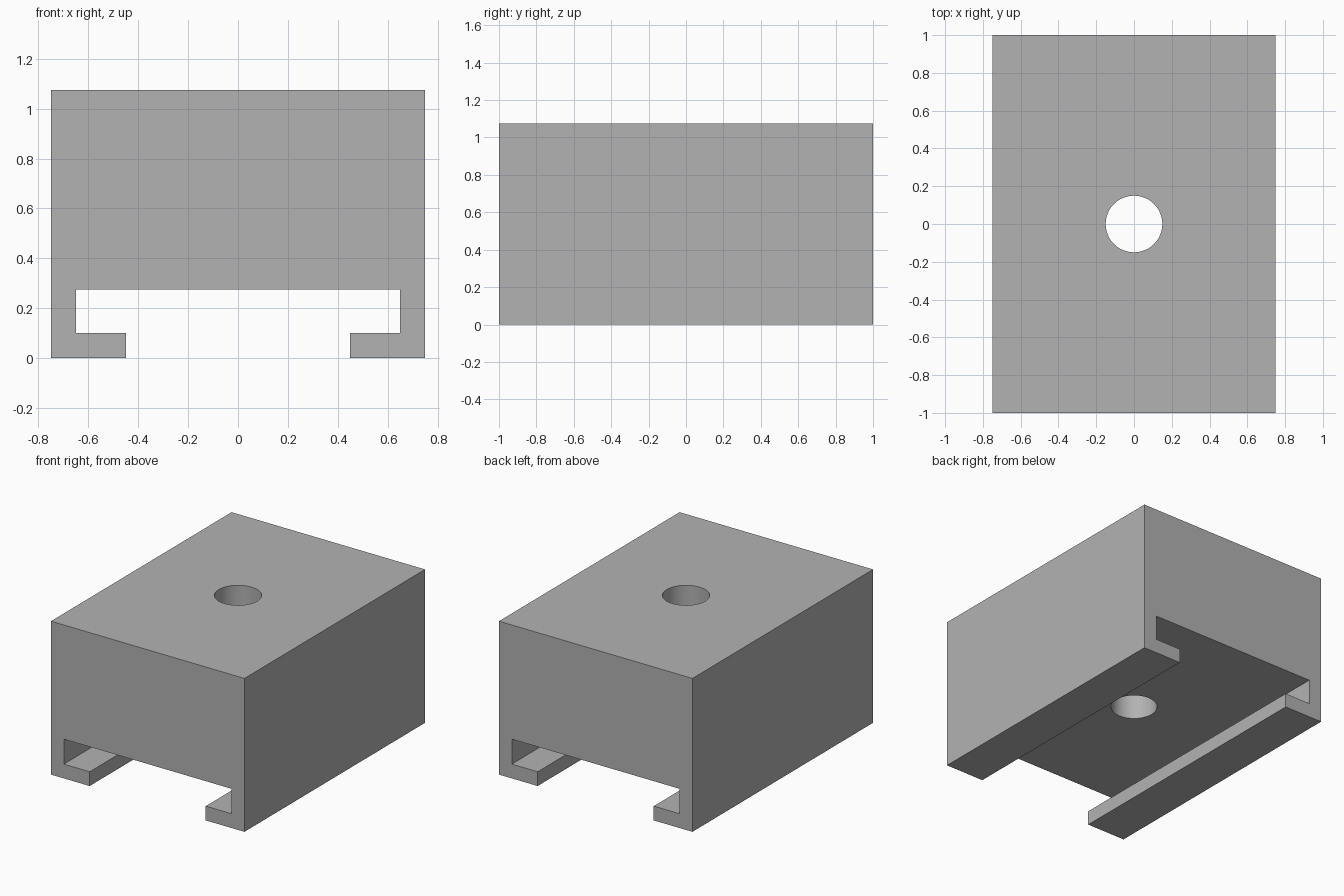
import bpy, bmesh, math

default = bpy.data.objects.get("Cube")
if default:
    bpy.data.objects.remove(default, do_unlink=True)

HALF_W, HALF_L, HEIGHT = 0.75, 1.0, 1.075
SLOT_HALF, SLOT_TOP = 0.65, 0.275
LIP_HALF, LIP_TOP = 0.45, 0.1
HOLE_R = 0.15

grey = bpy.data.materials.new("light_grey")
grey.use_nodes = True
colour = (0.448, 0.448, 0.448, 1.0)
grey.diffuse_color = colour
grey.node_tree.nodes["Principled BSDF"].inputs["Base Color"].default_value = colour

# Block with a T-slot underneath: half profile mirrored, then extruded along y
half = [(HALF_W, HEIGHT), (HALF_W, 0), (LIP_HALF, 0), (LIP_HALF, LIP_TOP),
        (SLOT_HALF, LIP_TOP), (SLOT_HALF, SLOT_TOP)]
profile = half + [(-x, z) for x, z in reversed(half)]
bm = bmesh.new()
face = bm.faces.new([bm.verts.new((x, -HALF_L, z)) for x, z in profile])
side = bmesh.ops.extrude_face_region(bm, geom=[face])
moved = [v for v in side["geom"] if isinstance(v, bmesh.types.BMVert)]
bmesh.ops.translate(bm, verts=moved, vec=(0, 2 * HALF_L, 0))
bmesh.ops.recalc_face_normals(bm, faces=bm.faces)
mesh = bpy.data.meshes.new("slotted_block")
bm.to_mesh(mesh)
bm.free()
block = bpy.data.objects.new("slotted_block", mesh)
bpy.context.collection.objects.link(block)
mesh.materials.append(grey)

# Vertical through hole
bpy.ops.mesh.primitive_cylinder_add(vertices=64, radius=HOLE_R, depth=2 * HEIGHT,
                                    location=(0, 0, HEIGHT))
cutter = bpy.context.object
cutter.name = "hole_cutter"
cutter.data.materials.append(grey)
hole = block.modifiers.new("hole", "BOOLEAN")
hole.operation = "DIFFERENCE"
hole.solver = "EXACT"
hole.object = cutter

# Apply the cut and smooth only the hole wall
bpy.ops.object.select_all(action="DESELECT")
block.select_set(True)
bpy.context.view_layer.objects.active = block
bpy.ops.object.modifier_apply(modifier=hole.name)
bpy.data.objects.remove(cutter, do_unlink=True)
bpy.ops.object.shade_smooth_by_angle(angle=math.radians(30))
